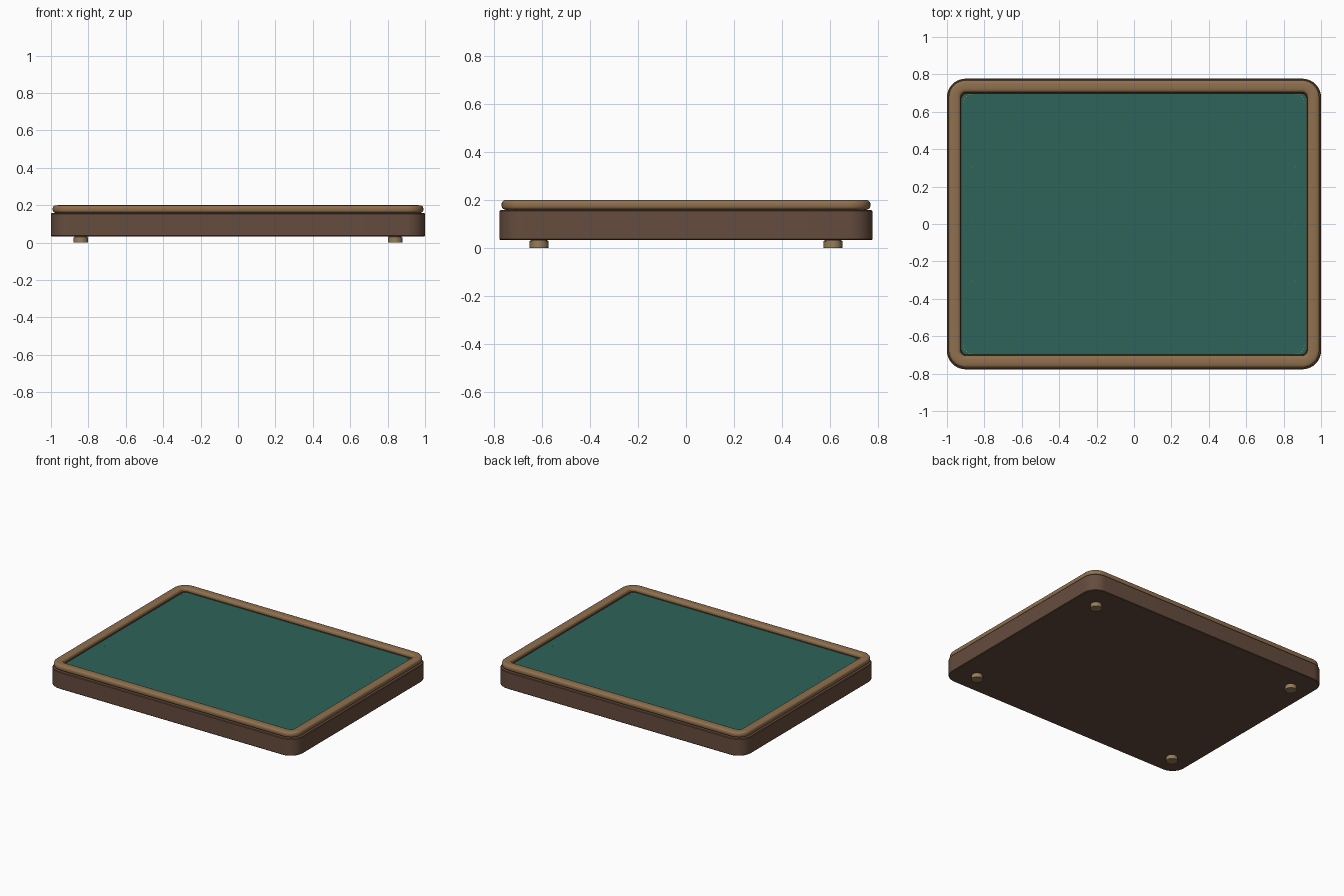
import bpy, bmesh, math

cube = bpy.data.objects.get("Cube")
if cube:
    bpy.data.objects.remove(cube, do_unlink=True)

HALF_X, HALF_Y, RADIUS = 1.0, 0.777, 0.1


def material(name, rgb):
    m = bpy.data.materials.new(name)
    m.use_nodes = True
    m.diffuse_color = (*rgb, 1)
    m.node_tree.nodes["Principled BSDF"].inputs["Base Color"].default_value = (*rgb, 1)
    return m


walnut = material("dark walnut", (0.130, 0.072, 0.047))
oak = material("warm leather", (0.275, 0.160, 0.075))
felt = material("green felt", (0.027, 0.125, 0.100))
brass = material("old brass", (0.300, 0.210, 0.095))
seam = material("seam brown", (0.060, 0.030, 0.018))


def outline(inset, steps=10):
    """Rounded rectangle, counterclockwise, offset inward."""
    r = max(RADIUS - inset, 0.03)
    cx, cy = HALF_X - inset - r, HALF_Y - inset - r
    pts = []
    for q, (sx, sy) in enumerate([(1, 1), (-1, 1), (-1, -1), (1, -1)]):
        for i in range(steps + 1):
            a = math.pi / 2 * (q + i / steps)
            pts.append((sx * cx + r * math.cos(a), sy * cy + r * math.sin(a)))
    return pts


def finish(name, bm, mat):
    bmesh.ops.recalc_face_normals(bm, faces=bm.faces)
    mesh = bpy.data.meshes.new(name)
    bm.to_mesh(mesh)
    bm.free()
    mesh.materials.append(mat)
    ob = bpy.data.objects.new(name, mesh)
    bpy.context.collection.objects.link(ob)
    bpy.ops.object.select_all(action="DESELECT")
    ob.select_set(True)
    bpy.context.view_layer.objects.active = ob
    bpy.ops.object.shade_smooth_by_angle(angle=math.radians(40))
    return ob


def loft(name, profile, mat, closed):
    """Sweep (inset, z) points round the tray; closed makes a hollow ring."""
    bm = bmesh.new()
    rings = [[bm.verts.new((x, y, z)) for x, y in outline(d)] for d, z in profile]
    pairs = list(zip(rings, rings[1:]))
    if closed:
        pairs.append((rings[-1], rings[0]))
    else:
        bm.faces.new(rings[0])
        bm.faces.new(rings[-1])
    n = len(rings[0])
    for a, b in pairs:
        for i in range(n):
            j = (i + 1) % n
            bm.faces.new((a[i], a[j], b[j], b[i]))
    return finish(name, bm, mat)


def oval(inset, z, w, h, power, count):
    """Rounded-box cross-section for a ring."""
    def soft(v):
        return math.copysign(abs(v) ** power, v)
    angles = [2 * math.pi * i / count for i in range(count)]
    return [(inset + w * soft(math.cos(a)), z + h * soft(math.sin(a))) for a in angles]


def cylinders(name, spots, r, z0, z1, sides, mat):
    bm = bmesh.new()
    for x, y in spots:
        made = bmesh.ops.create_cone(bm, cap_ends=True, segments=sides,
                                     radius1=r, radius2=r, depth=z1 - z0)
        bmesh.ops.translate(bm, verts=made["verts"], vec=(x, y, (z0 + z1) / 2))
    return finish(name, bm, mat)


# Wooden tray body, padded rim and the seam between them
loft("tray_body", [(0.004, 0.033), (0, 0.037), (0, 0.153), (0.004, 0.157)], walnut, False)
loft("padded_rim", oval(0.041, 0.179, 0.032, 0.021, 0.65, 24), oak, True)

# Felt playing surface and the piping round it
loft("felt_surface", [(0.06, 0.150), (0.06, 0.172)], felt, False)
loft("felt_piping", oval(0.074, 0.172, 0.004, 0.003, 1, 8), seam, True)

# Small studs at the corners and along the short sides
corners = [(sx, sy) for sx in (-1, 1) for sy in (-1, 1)]
studs = [(sx * (0.865 + 0.045 * math.cos(a)), sy * (0.65 + 0.045 * math.sin(a)))
         for sx, sy in corners for a in (0.0, 0.4, 0.8, 1.2, 1.57)]
studs += [(sx * 0.865, y) for sx in (-1, 1) for y in (-0.305, 0, 0.305)]
cylinders("felt_studs", studs, 0.003, 0.170, 0.173, 8, brass)

# Feet: a narrow neck above a wider pad
feet = [(sx * 0.84, sy * 0.612) for sx, sy in corners]
cylinders("foot_necks", feet, 0.035, 0.010, 0.035, 16, walnut)
cylinders("foot_pads", feet, 0.039, 0.0, 0.028, 16, brass)
